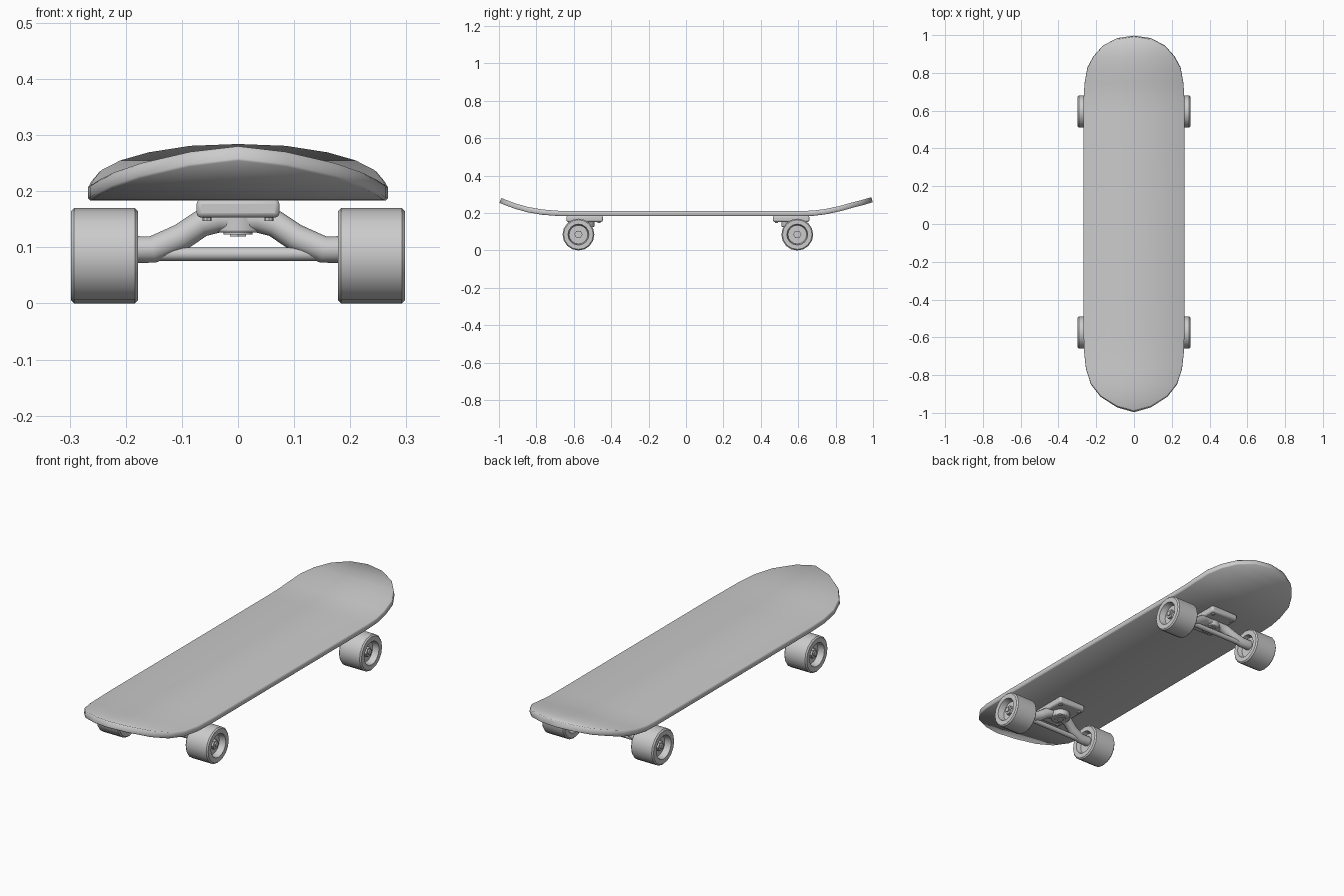
import bpy, bmesh, math
from mathutils import Matrix, Vector

cube = bpy.data.objects.get("Cube")
if cube:
    bpy.data.objects.remove(cube, do_unlink=True)

grey = bpy.data.materials.new("plain grey")
grey.use_nodes = True
colour = (0.6, 0.6, 0.6, 1)
grey.diffuse_color = colour
grey.node_tree.nodes["Principled BSDF"].inputs["Base Color"].default_value = colour


def finish(name, bm, bevel=0, angle=35):
    """Turn a bmesh into a smooth shaded object."""
    bmesh.ops.recalc_face_normals(bm, faces=bm.faces)
    mesh = bpy.data.meshes.new(name)
    bm.to_mesh(mesh)
    bm.free()
    mesh.materials.append(grey)
    ob = bpy.data.objects.new(name, mesh)
    bpy.context.collection.objects.link(ob)
    if bevel:
        mod = ob.modifiers.new("Bevel", "BEVEL")
        mod.width, mod.segments, mod.limit_method = bevel, 2, "ANGLE"
    bpy.ops.object.select_all(action="DESELECT")
    bpy.context.view_layer.objects.active = ob
    ob.select_set(True)
    bpy.ops.object.shade_smooth_by_angle(angle=math.radians(angle))
    return ob


def cylinder(name, centre, radius, depth, axis="Z", sides=16, bevel=0):
    bm = bmesh.new()
    turn = Matrix.Rotation(math.pi / 2, 4, "Y") if axis == "X" else Matrix()
    bmesh.ops.create_cone(bm, cap_ends=True, segments=sides, radius1=radius, radius2=radius,
                          depth=depth, matrix=Matrix.Translation(centre) @ turn)
    return finish(name, bm, bevel)


def box(name, centre, size, bevel=0):
    bm = bmesh.new()
    bmesh.ops.create_cube(bm, size=1, matrix=Matrix.Translation(centre) @ Matrix.Diagonal((*size, 1)))
    return finish(name, bm, bevel)


def wheel(name, side, y):
    """Lathe a wheel with a recess on both faces."""
    profile = [(.2, 0), (.2, .05), (.178, .056), (.178, .079), (.184, .085),
               (.292, .085), (.298, .079), (.298, .056), (.268, .05), (.268, 0)]
    bm = bmesh.new()
    verts = [bm.verts.new((side * x, y, .085 + r)) for x, r in profile]
    edges = [bm.edges.new(pair) for pair in zip(verts, verts[1:])]
    bmesh.ops.spin(bm, geom=verts + edges, cent=(0, y, .085), axis=(1, 0, 0),
                   angle=math.tau, steps=16, use_merge=True)
    bmesh.ops.remove_doubles(bm, verts=bm.verts, dist=1e-5)
    finish(name, bm)


def hanger(name, y, inward):
    """Sweep a round section along the bent truck arm."""
    half = [(.2, 0, .096), (.152, 0, .096), (.102, .008, .118), (.066, .018, .142), (.035, .022, .15)]
    path = half + [(-x, d, z) for x, d, z in reversed(half)]
    bm = bmesh.new()
    rings = []
    for i, (x, d, z) in enumerate(path):
        a, b = path[max(i - 1, 0)], path[min(i + 1, len(path) - 1)]
        across = Vector((b[2] - a[2], 0, a[0] - b[0])).normalized()
        centre = Vector((x, y + inward * d, z))
        rings.append([bm.verts.new(centre + .024 * (across * math.cos(t) + Vector((0, math.sin(t), 0))))
                      for t in (k * math.tau / 12 for k in range(12))])
    for r, s in zip(rings, rings[1:]):
        for k in range(12):
            bm.faces.new((r[k], r[k - 1], s[k - 1], s[k]))
    bm.faces.new(rings[0])
    bm.faces.new(rings[-1])
    finish(name, bm)


# Deck: rows of (y, half width, underside height) from nose to tail
rows = [(-.998, 0, .255), (-.972, .09, .244), (-.915, .178, .223), (-.85, .228, .205),
        (-.77, .254, .191), (-.68, .264, .184), (-.58, .267, .183), (.6, .267, .183),
        (.68, .266, .185), (.75, .261, .194), (.83, .247, .211), (.89, .214, .228),
        (.945, .165, .242), (.985, .09, .254), (.998, 0, .257)]
bm = bmesh.new()
lines = []
for y, w, z in rows:
    lines.append([bm.verts.new((x, y, z)) for x in ((-w, w) if w else (0,))])
for a, b in zip(lines, lines[1:]):
    bm.faces.new(a + b[::-1])
deck = finish("deck", bm)
if deck.data.polygons[0].normal.z < 0:
    deck.data.flip_normals()
solid = deck.modifiers.new("Thickness", "SOLIDIFY")
solid.thickness, solid.offset = .028, 1
edge = deck.modifiers.new("Edge", "BEVEL")
edge.width, edge.segments, edge.limit_method = .004, 1, "ANGLE"
edge.angle_limit = math.radians(50)
# keep the smoothing after the thickness
deck.modifiers.move(deck.modifiers.find("Thickness"), 0)
deck.modifiers.move(deck.modifiers.find("Edge"), 1)

# Trucks and wheels, mirrored front to back
for end, y, inward in (("front", -.575, 1), ("rear", .595, -1)):
    box(f"{end}_baseplate", (0, y + inward * .033, .169), (.148, .195, .032), .008)
    hanger(f"{end}_hanger", y, inward)
    cylinder(f"{end}_bushing_seat", (0, y + inward * .04, .141), .045, .03, bevel=.004)
    cylinder(f"{end}_kingpin_washer", (0, y + inward * .04, .129), .026, .012)
    cylinder(f"{end}_kingpin_nut", (0, y + inward * .04, .127), .016, .016, sides=6)
    cylinder(f"{end}_axle", (0, y, .088), .012, .58, "X", 12)
    for label, side in (("left", 1), ("right", -1)):
        wheel(f"{end}_{label}_wheel", side, y)
        cylinder(f"{end}_{label}_axle_nut", (side * .274, y, .086), .022, .02, "X", 6)
        for n, d in enumerate((-.045, .11)):
            cylinder(f"{end}_{label}_bolt_{n + 1}", (side * .055, y + inward * d, .152), .008, .01, sides=8)
